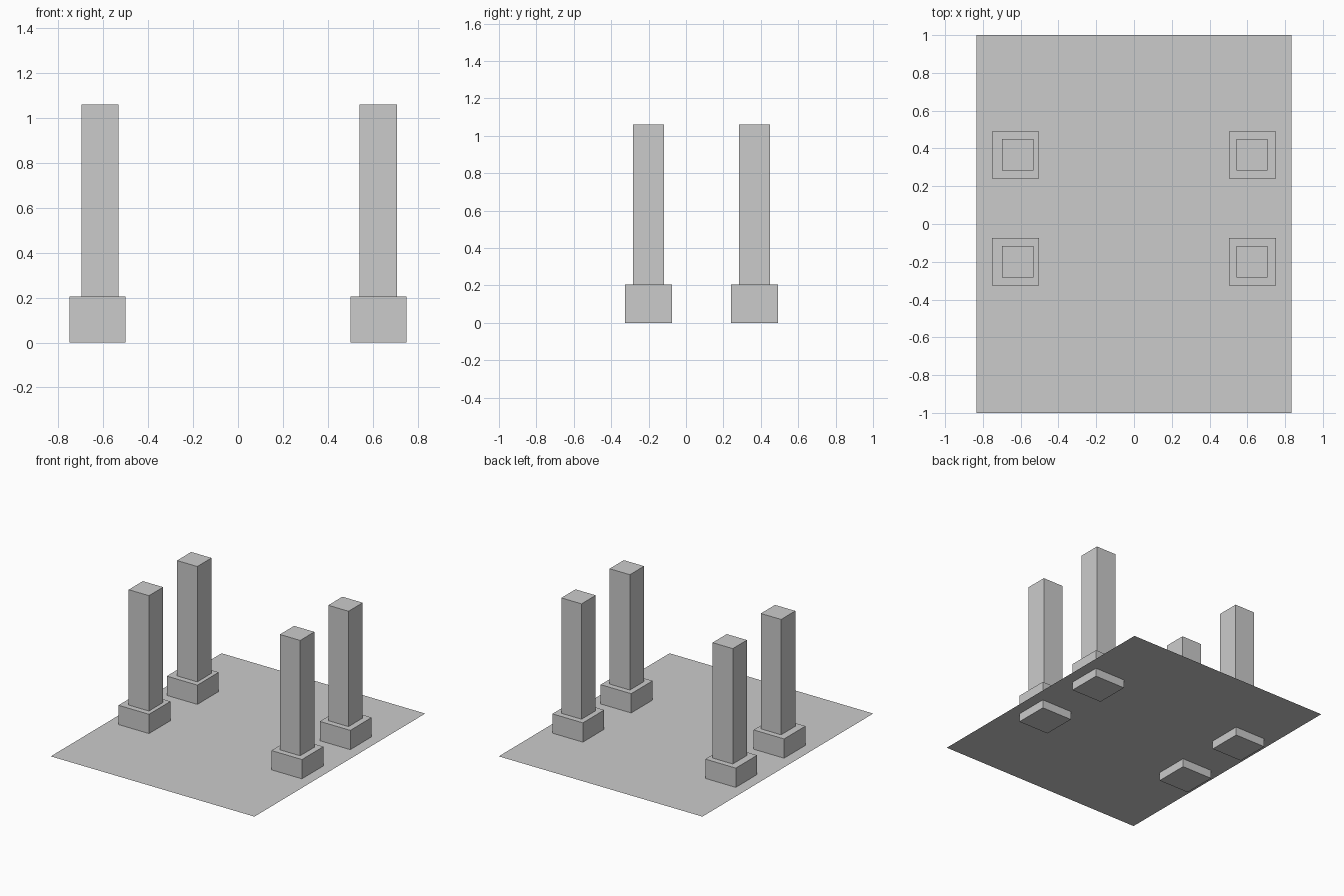
import bpy

if "Cube" in bpy.data.objects:
    bpy.data.objects.remove(bpy.data.objects["Cube"])

# One flat stone colour
grey = bpy.data.materials.new("stone_grey")
grey.diffuse_color = (0.6, 0.6, 0.6, 1)
grey.use_nodes = True
grey.node_tree.nodes["Principled BSDF"].inputs["Base Color"].default_value = grey.diffuse_color


def finish(name):
    obj = bpy.context.object
    obj.name = obj.data.name = name
    bpy.ops.object.transform_apply(location=False, rotation=False, scale=True)
    obj.data.materials.append(grey)


def block(name, x, y, width, z0, z1):
    """Square upright block between two heights."""
    bpy.ops.mesh.primitive_cube_add(size=1, location=(x, y, (z0 + z1) / 2))
    bpy.context.object.scale = (width, width, z1 - z0)
    finish(name)


# Thin floor sheet, set slightly above the undersides of the footings
bpy.ops.mesh.primitive_plane_add(size=1, location=(0, 0, 0.062))
bpy.context.object.scale = (1.67, 2, 1)
finish("floor")

# Four pillars on footings; the left pillars sit slightly inward
for side, footing_x, pillar_x in (("left", -0.627, -0.615), ("right", 0.627, 0.625)):
    for end, y in (("front", -0.2), ("back", 0.366)):
        block(f"{end}_{side}_footing", footing_x, y, 0.25, 0, 0.205)
        block(f"{end}_{side}_pillar", pillar_x, y, 0.166, 0.205, 1.06)
